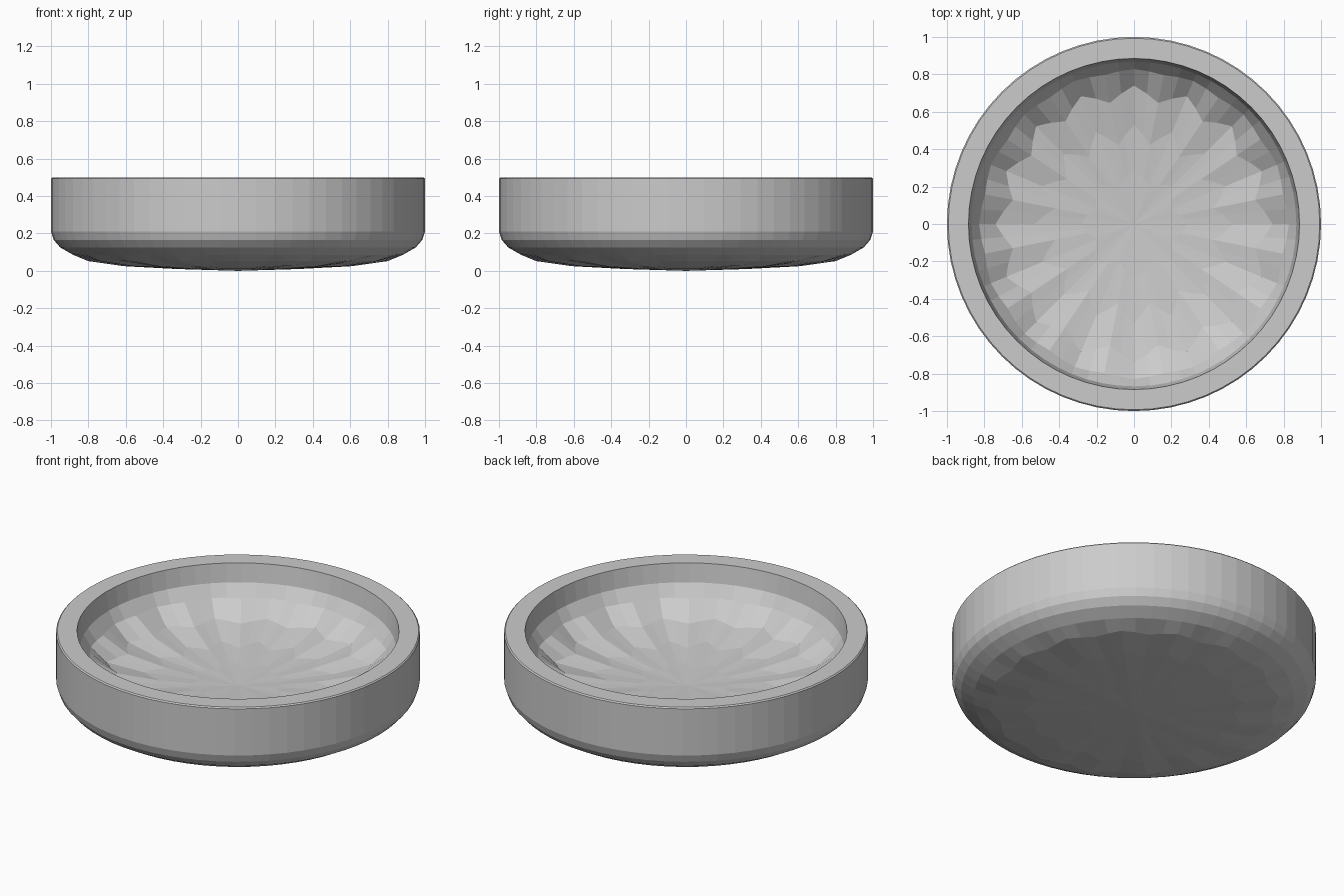
import bpy
import bmesh
from math import cos, sin, tau

cube = bpy.data.objects.get("Cube")
if cube:
    bpy.data.objects.remove(cube, do_unlink=True)

SEGMENTS = 64

grey = bpy.data.materials.new("light_grey")
grey.use_nodes = True
colour = (0.6, 0.6, 0.6, 1)
grey.diffuse_color = colour
grey.node_tree.nodes["Principled BSDF"].inputs["Base Color"].default_value = colour

# Profile from underside centre, over the rim, to the inside centre:
# radius, height, zigzag amount, zigzag count
profile = [
    (0.30, 0.01, 0.03, 8),
    (0.58, 0.025, 0.03, 16),
    (0.78, 0.052, 0.02, 16),
    (0.88, 0.085, 0, 0),
    (0.95, 0.125, 0, 0),
    (0.985, 0.165, 0, 0),
    (1.0, 0.21, 0, 0),
    (1.0, 0.493, 0, 0),
    (0.993, 0.5, 0, 0),
    (0.885, 0.5, 0, 0),
    (0.868, 0.39, 0, 0),
    (0.82, 0.32, 0.008, 16),
    (0.70, 0.235, 0.04, 16),
    (0.48, 0.195, 0.05, 16),
    (0.25, 0.18, 0.03, 8),
]


def ring(bm, radius, height, amount, count):
    verts = []
    for i in range(SEGMENTS):
        a = tau * i / SEGMENTS
        r = radius + amount * cos(count * a)
        verts.append(bm.verts.new((r * cos(a), r * sin(a), height)))
    return verts


# Dish: one closed shell, hollow inside, with faceted floor
bm = bmesh.new()
rings = [ring(bm, *row) for row in profile]
for low, high in zip(rings, rings[1:]):
    for i in range(SEGMENTS):
        j = (i + 1) % SEGMENTS
        bm.faces.new((low[i], low[j], high[j], high[i]))

# Shallow cones close the underside and the floor
for loop, height in ((rings[0], 0.0), (rings[-1], 0.17)):
    centre = bm.verts.new((0, 0, height))
    for i in range(SEGMENTS):
        bm.faces.new((loop[i], loop[(i + 1) % SEGMENTS], centre))
bmesh.ops.recalc_face_normals(bm, faces=bm.faces)

mesh = bpy.data.meshes.new("round_dish")
bm.to_mesh(mesh)
bm.free()
mesh.materials.append(grey)
dish = bpy.data.objects.new("round_dish", mesh)
bpy.context.collection.objects.link(dish)
